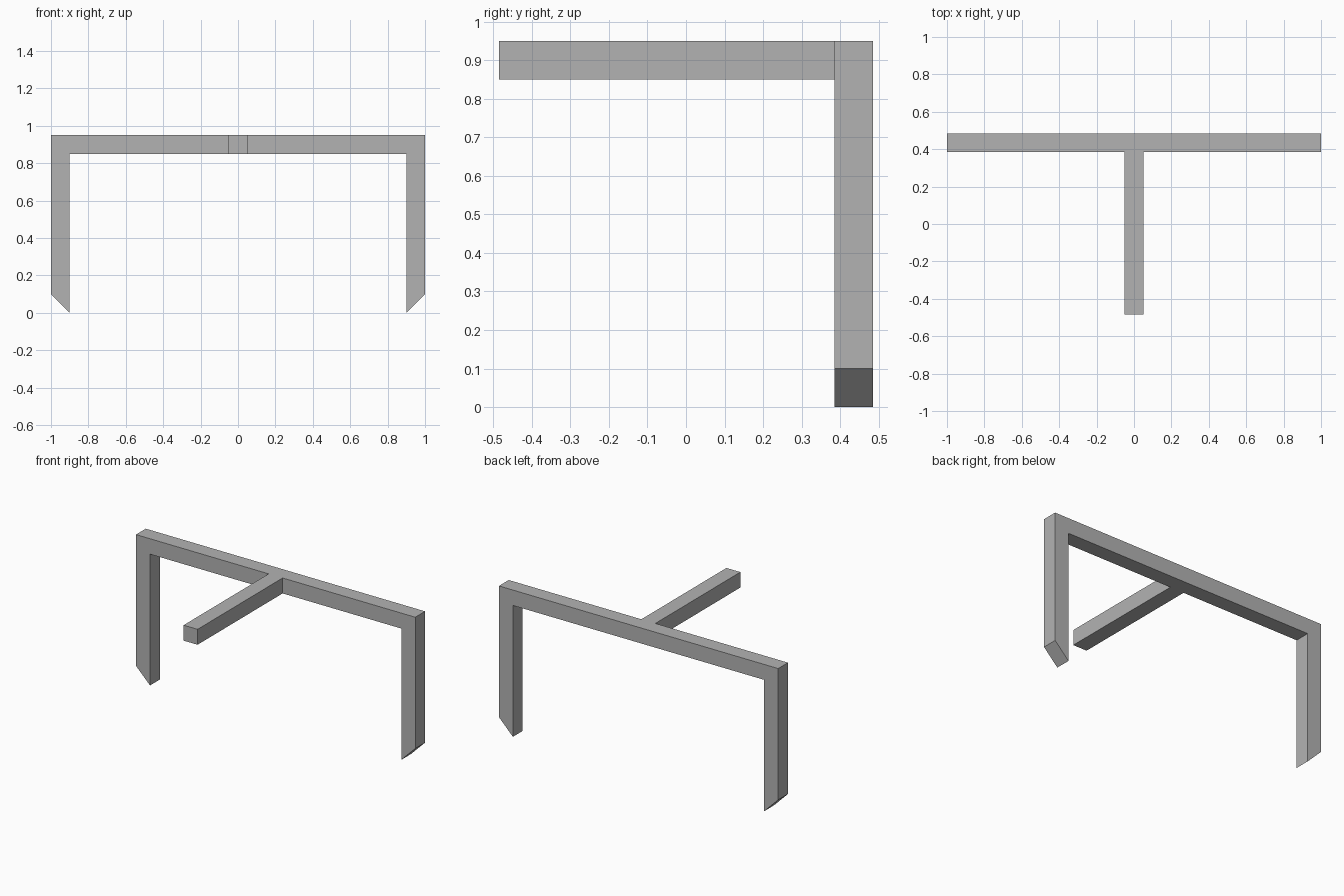
import bpy
import bmesh
from mathutils import Vector

cube = bpy.data.objects.get("Cube")
if cube:
    bpy.data.objects.remove(cube, do_unlink=True)

T = 0.1          # beam thickness
TOP = 0.95       # overall height
BACK = 0.485     # half depth
HALF = 1.0       # half width

grey = bpy.data.materials.new("plain grey")
grey.use_nodes = True
colour = (0.45, 0.45, 0.45, 1)
grey.diffuse_color = colour
grey.node_tree.nodes["Principled BSDF"].inputs["Base Color"].default_value = colour


def extrude_profile(name, outline, y_front, y_back):
    """Extrude an x-z outline along y into a solid."""
    bm = bmesh.new()
    face = bm.faces.new([bm.verts.new((x, y_front, z)) for x, z in outline])
    result = bmesh.ops.extrude_face_region(bm, geom=[face])
    moved = [v for v in result["geom"] if isinstance(v, bmesh.types.BMVert)]
    bmesh.ops.translate(bm, verts=moved, vec=Vector((0, y_back - y_front, 0)))
    bmesh.ops.recalc_face_normals(bm, faces=bm.faces)
    mesh = bpy.data.meshes.new(name)
    bm.to_mesh(mesh)
    bm.free()
    mesh.materials.append(grey)
    obj = bpy.data.objects.new(name, mesh)
    bpy.context.collection.objects.link(obj)
    return obj


# Arch frame: top beam and two legs with slanted feet
right_half = [(HALF - T, TOP - T), (HALF - T, 0), (HALF, T), (HALF, TOP)]
left_half = [(-x, z) for x, z in reversed(right_half)]
extrude_profile("arch_frame", right_half + left_half, BACK - T, BACK)

# Arm reaching forward from the middle of the top beam
h = T / 2
arm = [(-h, TOP - T), (h, TOP - T), (h, TOP), (-h, TOP)]
extrude_profile("front_arm", arm, -BACK, BACK - T)
